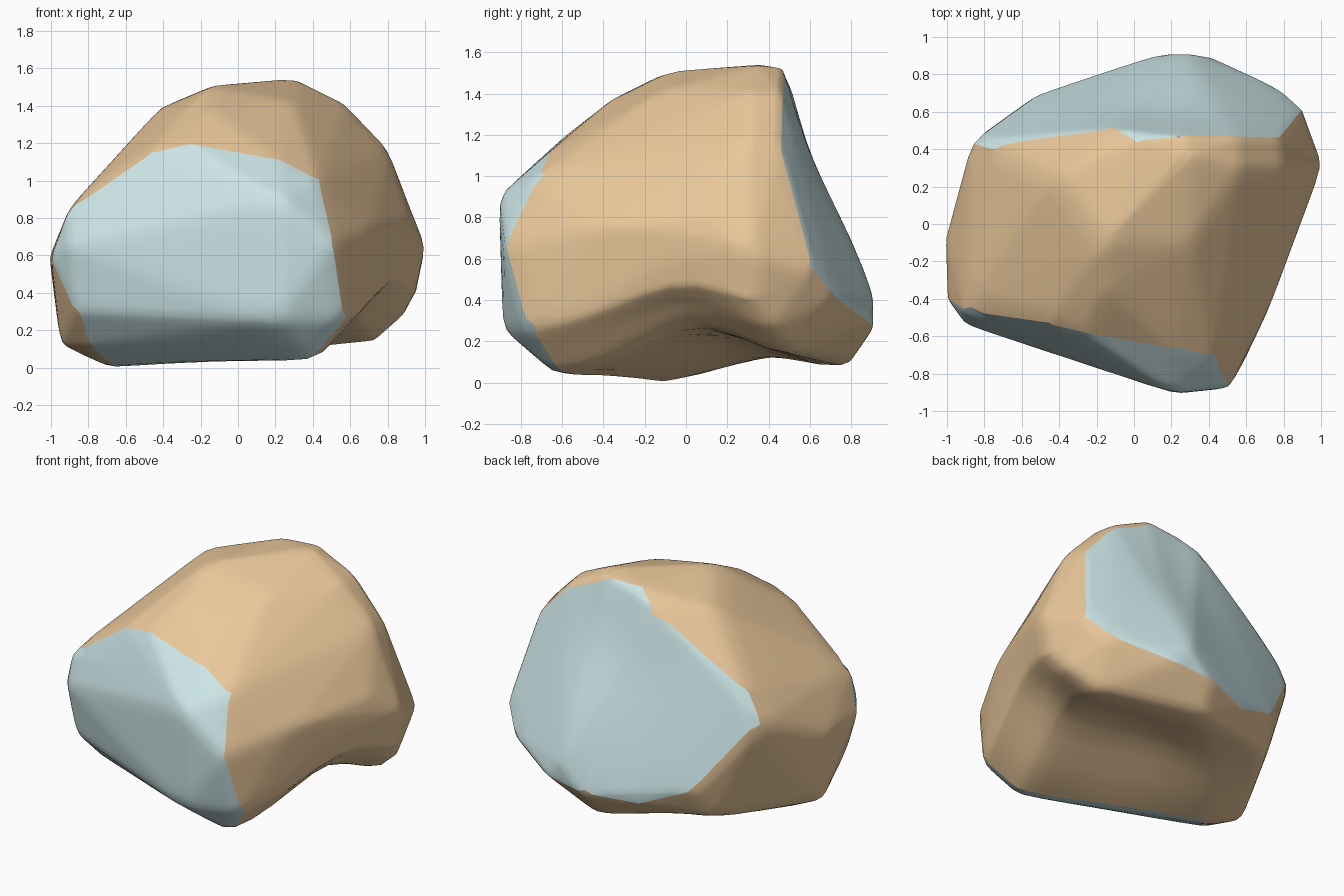
import bpy, bmesh, math
from mathutils import Vector

if "Cube" in bpy.data.objects:
    bpy.data.objects.remove(bpy.data.objects["Cube"])

# Landmarks: outline of front joint facet, back joint facet, and bone between
FRONT = [(-.9,-.47,.86), (-.48,-.53,1.15), (-.27,-.58,1.2), (.22,-.67,1.11), (.43,-.72,1.0),
         (.51,-.88,.66), (.57,-.77,.25), (.39,-.63,.02), (-.68,-.12,-.01), (-.82,-.32,.12),
         (-.87,-.48,.3), (-.9,-.54,.65), (.22,-.91,.9), (.2,-.89,.25), (-1,-.4,.59)]
BACK = [(.28,.48,1.52), (.02,.46,1.51), (-.1,.53,1.42), (-.76,.42,.98), (-.87,.45,.82),
        (-.55,.68,.37), (-.2,.79,.23), (.14,.91,.26), (.42,.89,.3), (.3,.91,.43),
        (.79,.72,.42), (.9,.62,.55), (.77,.46,1.15), (.55,.47,1.4)]
BODY = [(.32,.36,1.535), (.24,.36,1.54), (-.16,-.1,1.505), (-.41,.25,1.4), (.57,.3,1.41),
        (.8,.3,1.17), (1.01,.32,.62), (.96,.3,.36), (.89,.4,.24), (.74,.5,.12), (.1,.78,.07),
        (-.95,-.1,.12), (-1.01,-.07,.59), (.72,-.46,.75), (.92,.12,.8), (-.15,-.35,1.38),
        (.3,-.1,1.42), (-.6,.55,.15)]


def material(name, rgb):
    m = bpy.data.materials.new(name)
    m.diffuse_color = (*rgb, 1)
    m.use_nodes = True
    m.node_tree.nodes["Principled BSDF"].inputs["Base Color"].default_value = m.diffuse_color
    return m


# Whole bone: hull through the landmarks, facets marked by their own points
bm = bmesh.new()
tag = {}
for index, points in ((1, FRONT), (2, BACK), (0, BODY)):
    for p in points:
        tag[bm.verts.new(p)] = index
bmesh.ops.convex_hull(bm, input=bm.verts[:])
loose = [v for v in bm.verts if not v.link_faces]
bmesh.ops.delete(bm, geom=loose, context='VERTS')
for f in bm.faces:
    kinds = {tag[v] for v in f.verts}
    f.material_index = kinds.pop() if len(kinds) == 1 else 0
bmesh.ops.subdivide_edges(bm, edges=bm.edges[:], cuts=7, use_grid_fill=True)
bmesh.ops.triangulate(bm, faces=bm.faces[:])

# Underside valley, wider towards the front and fading out to the left;
# shallow hollow in the back facet
a, b = Vector((.85, 0)), Vector((-.5, .4))
axis = (b - a).normalized()
hollow = Vector((.12, .62, 1.12))
for v in bm.verts:
    q = v.co.xy - a
    along = q.dot(axis) / (b - a).length
    across = q.x * axis.y - q.y * axis.x
    depth = .2 * max(0, min(1, 1.7 * (1.1 - along)))
    low = max(0, min(1, (.8 - v.co.z) / .6))
    width = .42 if across < 0 else .27
    dent = .05 * math.exp(-((v.co - hollow).length / .35) ** 2)
    v.co.z += depth * low * math.exp(-(across / width) ** 2)
    v.co.y -= dent
for _ in range(2):
    bmesh.ops.smooth_vert(bm, verts=bm.verts[:], factor=.4,
                          use_axis_x=True, use_axis_y=True, use_axis_z=True)
bmesh.ops.recalc_face_normals(bm, faces=bm.faces[:])

# Split into bone body and its two cartilage facets
tan = material("bone", (.82, .575, .325))
blue = material("cartilage", (.6, .78, .79))
for index, (name, mat) in enumerate((("bone_body", tan), ("front_facet", blue), ("back_facet", blue))):
    part = bm.copy()
    bmesh.ops.delete(part, geom=[f for f in part.faces if f.material_index != index], context='FACES')
    for f in part.faces:
        f.material_index = 0
        f.smooth = True
    mesh = bpy.data.meshes.new(name)
    part.to_mesh(mesh)
    part.free()
    mesh.materials.append(mat)
    bpy.context.collection.objects.link(bpy.data.objects.new(name, mesh))
bm.free()
